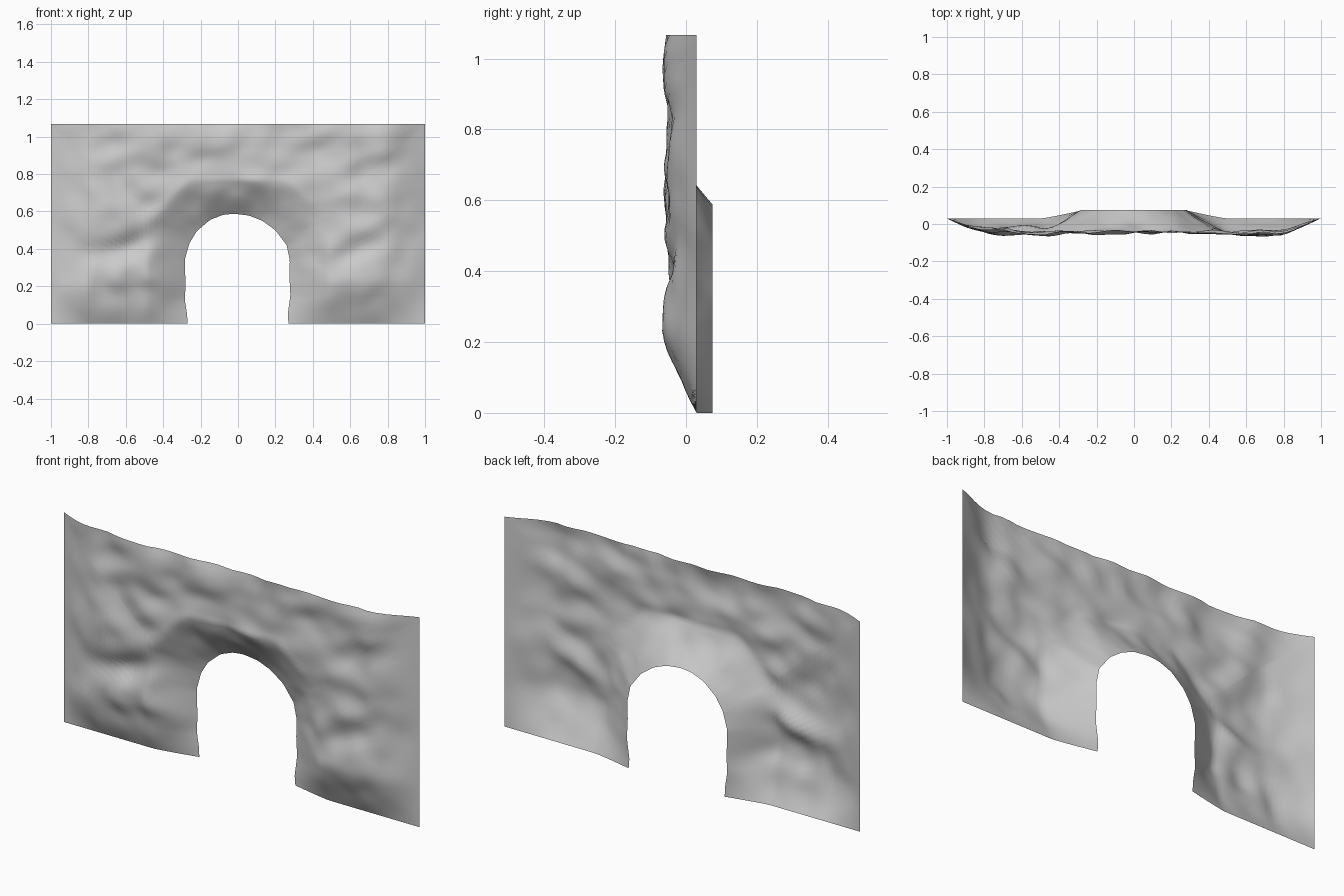
import bpy, bmesh, math
from mathutils import Vector, noise

if "Cube" in bpy.data.objects:
    bpy.data.objects.remove(bpy.data.objects["Cube"])

W, H = 1.0, 1.067
COLS, ROWS = 96, 32

# Arch opening outline (x, z), left foot to right foot
ARCH = [(-.27, 0), (-.272, .05), (-.285, .13), (-.28, .2), (-.285, .34), (-.26, .43),
        (-.22, .495), (-.15, .555), (-.08, .582), (-.02, .588), (.06, .578), (.13, .55),
        (.2, .5), (.26, .42), (.277, .34), (.275, .25), (.28, .15), (.266, .05), (.27, 0)]
# Hand-placed hollows (+) and bulges (-): x, z, width, height, depth
DENTS = [(-.6, .41, .18, .07, .026), (-.55, .2, .13, .06, .014), (-.72, .95, .12, .07, .014),
         (.35, .93, .09, .08, .016), (.68, .43, .17, .07, .018), (.7, .25, .18, .08, -.012),
         (-.55, .54, .18, .07, -.01), (.0, 1.0, .25, .15, .012)]


def walk(path, t):
    """Point at fraction t of a polyline's length."""
    pts = [Vector(p) for p in path]
    lens = [(b - a).length for a, b in zip(pts, pts[1:])]
    d = t * sum(lens)
    for a, b, l in zip(pts, pts[1:], lens):
        if d <= l + 1e-9:
            return a.lerp(b, d / l)
        d -= l
    return pts[-1]


def border_point(t):
    """Outer border: up the left side, over the top, down the right side."""
    if t <= .28:
        return Vector((-W, H * t / .28))
    if t >= .72:
        return Vector((W, H * (1 - t) / .28))
    return Vector((-W + 2 * W * (t - .28) / .44, H))


def arch_distance(p):
    best = 9
    pts = [Vector(q) for q in ARCH]
    for a, b in zip(pts, pts[1:]):
        ab = b - a
        k = max(0, min(1, (p - a).dot(ab) / ab.length_squared))
        best = min(best, (p - a - ab * k).length)
    return best


def depth(p):
    x, z = p
    # Rough rock face
    rock = -.048 + .026 * noise.noise(Vector((x * 4 + z * 1.5, z * 5.5 - x * 1.5, 3.1)))
    rock += .018 * noise.noise(Vector((x * 8 + z * 3, z * 9 - x * 3, 7.7)))
    for cx, cz, w, h, a in DENTS:
        rock += a * math.exp(-((x - cx) / w) ** 2 - ((z - cz - .2 * (x - cx)) / h) ** 2)
    if rock < -.055:                       # soft limit on the bulges
        rock = -.055 - .018 * math.tanh((-.055 - rock) / .018)
    # Sides and floor line fall back to a flat rim
    side = min(1, (W - abs(x)) / (.24 + .08 * noise.noise(Vector((x, z * 4, 1.3)))))
    side = .6 * side + .4 * math.sin(side * math.pi / 2)
    floor = math.sin(min(1, z / .23) * math.pi / 2) * .6 + min(1, z / .23) * .4
    y = .03 + (rock - .03) * side * floor
    # Recess with cut corners, sloping back to the opening
    d = arch_distance(p)
    inside = max(0, min(.49 - abs(x), .77 - z, (1.03 - abs(x) - z) * .8))
    t = d / (d + inside) if d > 1e-5 else 0
    t = .8 * t + .2 * math.sin(t * math.pi / 2)
    return .075 + (y - .075) * t


# Wall sheet: columns blended from the opening to the border
bm = bmesh.new()
grid = []
for t in sorted(set([i / COLS for i in range(COLS + 1)] + [.28, .72])):
    a, b = walk(ARCH, t), border_point(t)
    col = []
    for j in range(ROWS + 1):
        p = a.lerp(b, (j / ROWS) ** 1.15)
        col.append(bm.verts.new((p.x, depth(p), p.y)))
    grid.append(col)
for c0, c1 in zip(grid, grid[1:]):
    for j in range(ROWS):
        bm.faces.new((c0[j], c0[j + 1], c1[j + 1], c1[j]))
bm.normal_update()
if sum(f.normal.y for f in bm.faces) > 0:
    bmesh.ops.reverse_faces(bm, faces=bm.faces[:])
mesh = bpy.data.meshes.new("rock_wall_with_arch")
bm.to_mesh(mesh)
bm.free()
for poly in mesh.polygons:
    poly.use_smooth = True
wall = bpy.data.objects.new("rock_wall_with_arch", mesh)
bpy.context.collection.objects.link(wall)
